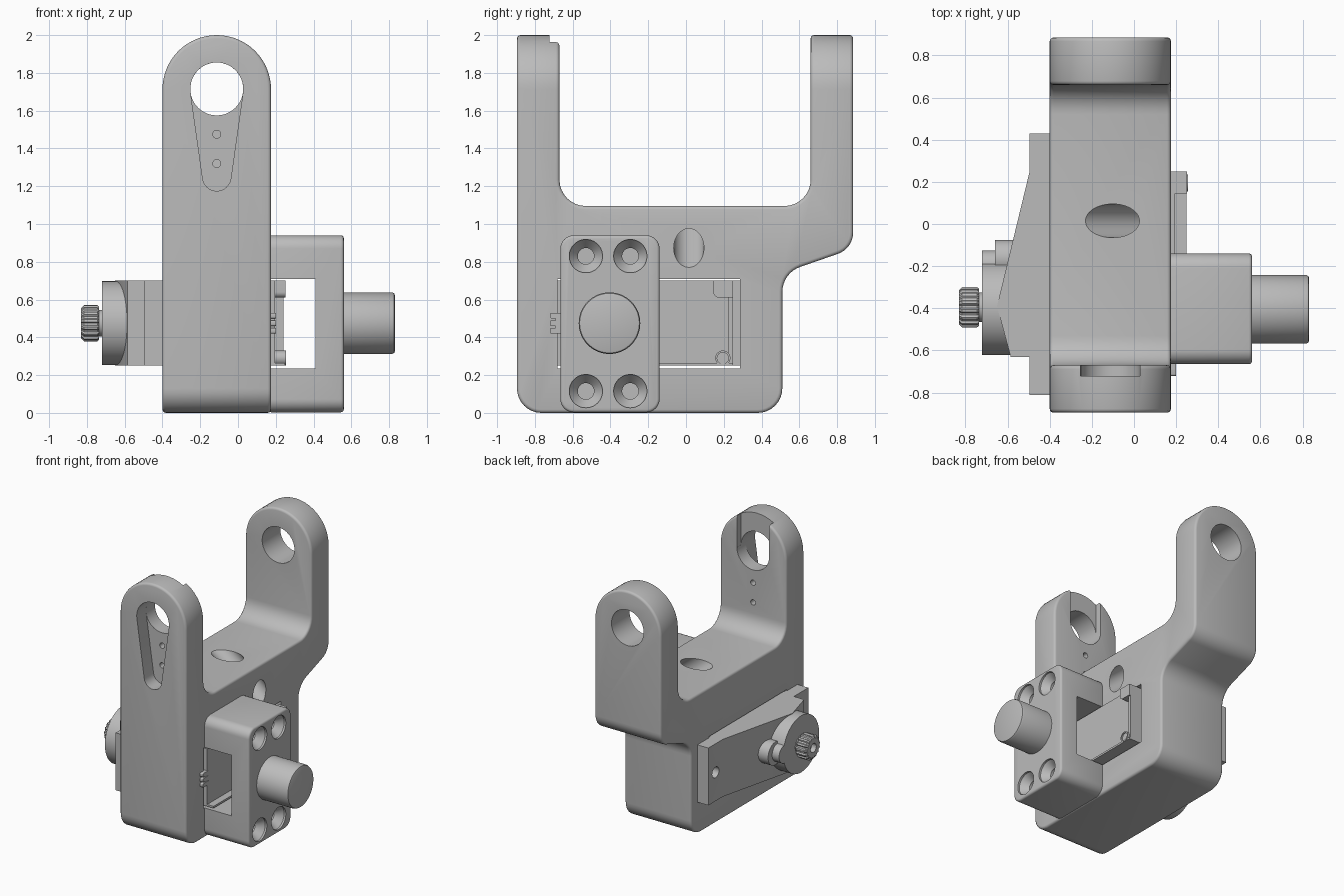
import bpy, bmesh, math
from mathutils import Vector

if "Cube" in bpy.data.objects:
    bpy.data.objects.remove(bpy.data.objects["Cube"], do_unlink=True)

grey = bpy.data.materials.new("machined_grey")
grey.use_nodes = True
COLOR = (0.5, 0.5, 0.5, 1)
grey.diffuse_color = COLOR
grey.node_tree.nodes["Principled BSDF"].inputs["Base Color"].default_value = COLOR

CX = -0.1125   # middle of the yoke
parts = []


def place(axis, p, h):
    u, v = p
    return {"x": (h, u, v), "y": (u, h, v), "z": (u, v, h)}[axis]


def loft(name, axis, rings):
    """Solid through stacked outlines; rings = [(points, height), ...]"""
    bm = bmesh.new()
    loops = [[bm.verts.new(place(axis, p, h)) for p in pts] for pts, h in rings]
    for a, b in zip(loops, loops[1:]):
        for i in range(len(a)):
            j = (i + 1) % len(a)
            bm.faces.new((a[i], a[j], b[j], b[i]))
    bm.faces.new(loops[0])
    bm.faces.new(loops[-1])
    bmesh.ops.recalc_face_normals(bm, faces=bm.faces)
    me = bpy.data.meshes.new(name)
    bm.to_mesh(me)
    bm.free()
    me.materials.append(grey)
    ob = bpy.data.objects.new(name, me)
    bpy.context.collection.objects.link(ob)
    parts.append(ob)
    return ob


def prism(name, axis, pts, a, b):
    return loft(name, axis, [(pts, a), (pts, b)])


def arc(cu, cv, r, a0, a1, n):
    return [(cu + r * math.cos(a0 + (a1 - a0) * i / n),
             cv + r * math.sin(a0 + (a1 - a0) * i / n)) for i in range(n + 1)]


def circle(cu, cv, r, n=48):
    return arc(cu, cv, r, 0, math.tau, n)[:-1]


def rect(u0, u1, v0, v1):
    return [(u0, v0), (u1, v0), (u1, v1), (u0, v1)]


def rounded(corners, n=8):
    """Polygon with filleted corners given as (u, v, radius)"""
    out = []
    for i, (u, v, r) in enumerate(corners):
        p = Vector((u, v))
        a = (Vector(corners[i - 1][:2]) - p).normalized()
        b = (Vector(corners[(i + 1) % len(corners)][:2]) - p).normalized()
        if r == 0:
            out.append((u, v))
            continue
        half = a.angle(b) / 2
        c = p + (a + b).normalized() * (r / math.sin(half))
        t0, t1 = p + a * (r / math.tan(half)) - c, p + b * (r / math.tan(half)) - c
        turn = math.atan2(t0.x * t1.y - t0.y * t1.x, t0.dot(t1))
        start = math.atan2(t0.y, t0.x)
        out += arc(c.x, c.y, r, start, start + turn, n)
    return out


def bake(ob):
    dg = bpy.context.evaluated_depsgraph_get()
    me = bpy.data.meshes.new_from_object(ob.evaluated_get(dg))
    ob.modifiers.clear()
    ob.data = me


def combine(ob, tool, op="DIFFERENCE"):
    m = ob.modifiers.new("cut", "BOOLEAN")
    m.operation, m.solver, m.object = op, "EXACT", tool
    bake(ob)
    parts.remove(tool)
    bpy.data.objects.remove(tool, do_unlink=True)


def bevel(ob, width):
    m = ob.modifiers.new("bevel", "BEVEL")
    m.width, m.segments, m.limit_method = width, 3, "ANGLE"
    m.angle_limit = math.radians(50)
    m.use_clamp_overlap = False
    bake(ob)


# Yoke: side profile intersected with an arched front profile
side = rounded([(-0.895, 0, .13), (-0.895, 2.1, 0), (-0.67, 2.1, 0), (-0.67, 1.095, .14),
                (0.66, 1.095, .14), (0.66, 2.1, 0), (0.885, 2.1, 0), (0.885, 0.87, .12),
                (0.51, 0.74, .14), (0.51, 0, .13)])
yoke = prism("yoke_frame", "x", side, -1, 1)
R = 0.2875
arch = [(CX - R, -1), (CX + R, -1)] + arc(CX, 2 - R, R, 0, math.pi, 32)
combine(yoke, prism("cutter", "y", arch, -1.5, 1.5), "INTERSECT")
bevel(yoke, 0.018)

# Bearing holes, teardrop pocket, pin holes and inner notch
combine(yoke, prism("cutter", "y", circle(CX, 1.715, .14), -1.5, 1.5))
t = 0.14
tear = arc(CX, 1.715, .1402, -t, math.pi + t, 32) + arc(CX, 1.25, .075, math.pi + t, math.tau - t, 16)
combine(yoke, prism("cutter", "y", tear, -1, -0.78))
for z in (1.32, 1.475):
    combine(yoke, prism("cutter", "y", circle(CX, z, .021, 20), -1, -0.5))
notch = [(CX + .1405, 1.715), (CX + .1405, 2.2), (CX - .1405, 2.2), (CX - .1405, 1.715)]
combine(yoke, prism("cutter", "y", notch, -0.722, -0.5))

# Side window and slanted cable hole
combine(yoke, prism("cutter", "x", rect(-.68, .285, .235, .71), -1, 1))
slant = prism("cutter", "z", circle(0, 0, .08), -0.36, 0.5)
slant.rotation_euler = (0, math.radians(-51.3), 0)
slant.location = (0.035, 0.015, 0.985)
bpy.context.view_layer.update()
combine(yoke, slant)

# Clamp bracket with window and countersunk screw holes
bracket = prism("clamp_bracket", "x",
                rounded([(-.665, 0.003, .07), (-.14, 0.003, .07), (-.14, .94, .07), (-.665, .94, .07)]), 0.16, 0.56)
bevel(bracket, 0.015)
combine(bracket, prism("cutter", "y", rect(.1, .41, .235, .71), -1, 1))
for y in (-.53, -.295):
    for z in (.115, .83):
        sink = [(circle(y, z, r), x) for r, x in ((.043, .44), (.043, .49), (.088, .545), (.088, .6))]
        combine(bracket, loft("cutter", "x", sink))

# Round plunger on the bracket
loft("plunger", "x", [(circle(-.405, .475, r, 64), x)
                      for r, x in ((.163, .5), (.163, .815), (.158, .827), (.15, .83))])

# Sliding insert with rim, corner block, screw and ridged latch
prism("insert_body", "x", rect(-.66, .25, .25, .70), -.42, .195)
prism("insert_back_rim", "x", rect(.225, .25, .25, .70), .19, .24)
prism("insert_bottom_rim", "x", rect(-.66, .25, .25, .265), .19, .25)
prism("insert_corner_block", "x", rounded([(.145, .61, .03), (.25, .61, 0), (.25, .70, 0), (.145, .70, 0)]), .19, .252)
screw = prism("insert_screw", "x", circle(.195, .29, .04, 32), .19, .255)
combine(screw, prism("cutter", "x", circle(.195, .29, .03, 32), .245, .3))
prism("latch_base", "x", rect(-.69, -.64, .42, .53), .15, .195)
for i in range(3):
    prism("latch_ridge", "x", rounded([(-.72, .42 + i * .04, .008), (-.65, .42 + i * .04, 0),
                                       (-.65, .45 + i * .04, 0), (-.72, .45 + i * .04, .008)], 3), .17, .2)

# Wedge plate on the other side with a screw hole
wedge = prism("wedge_plate", "z", [(-.39, .43), (-.495, .43), (-.495, .25), (-.65, -.39),
                                   (-.585, -.63), (-.495, -.63), (-.495, -.81), (-.39, -.81)], .25, .70)
combine(wedge, prism("cutter", "x", circle(.34, .475, .042, 32), -.6, -.43))

# Dial with its locking lobe
loft("dial", "x", [(circle(-.40, .475, .222, 64), x) for x in (-.72, -.52)])
prism("lobe_base", "x", circle(-.165, .475, .09, 32), -.66, -.54)
prism("lobe_cap", "x", circle(-.195, .475, .07, 32), -.72, -.65)

# Knurled thumb knob
prism("knob_shaft", "x", circle(-.395, .475, .07), -.75, -.7)
N = 30


def knurl(r):
    return [(-.395 + q * math.cos(a), .475 + q * math.sin(a))
            for i in range(N * 2)
            for q, a in [(r * (1 if i % 4 < 2 else .9), math.pi * (i + .3 * (i % 2)) / N)]]


knob = loft("thumb_knob", "x", [(knurl(.08), -.83), (knurl(.096), -.815), (knurl(.096), -.745), (knurl(.088), -.735)])
combine(knob, prism("cutter", "x", circle(-.395, .475, .035, 24), -.9, -.79))

# Smooth the curved faces, keep edges sharp
bpy.ops.object.select_all(action="DESELECT")
for ob in parts:
    ob.select_set(True)
bpy.context.view_layer.objects.active = yoke
bpy.ops.object.shade_smooth_by_angle(angle=math.radians(35))
